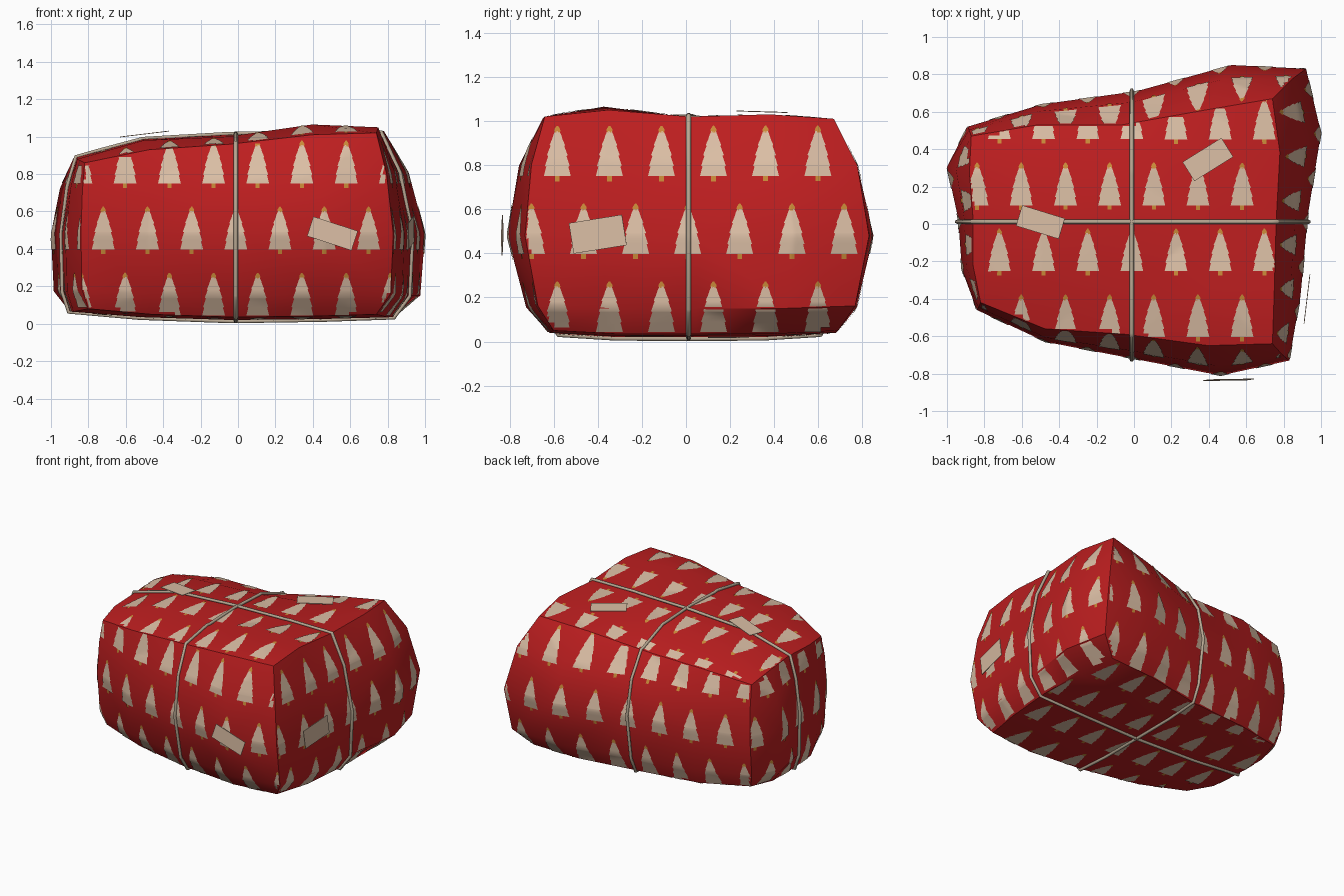
import bpy, bmesh, math
from mathutils import Vector, Matrix
from mathutils.bvhtree import BVHTree

if "Cube" in bpy.data.objects:
    bpy.data.objects.remove(bpy.data.objects["Cube"])

X, Y, Z = Vector((1, 0, 0)), Vector((0, 1, 0)), Vector((0, 0, 1))


def material(name, rgb):
    m = bpy.data.materials.new(name)
    m.use_nodes = True
    m.diffuse_color = (*rgb, 1)
    bsdf = m.node_tree.nodes["Principled BSDF"]
    bsdf.inputs["Base Color"].default_value = (*rgb, 1)
    bsdf.inputs["Roughness"].default_value = 0.8
    return m


RED = material("wrapping red", (0.51, 0.013, 0.014))
CREAM = material("paper cream", (0.7, 0.51, 0.37))
GOLD = material("star gold", (0.58, 0.25, 0.04))
TWINE = material("twine beige", (0.48, 0.39, 0.29))


def finish(bm, name, mats, angle=None):
    mesh = bpy.data.meshes.new(name)
    bm.to_mesh(mesh)
    for m in mats:
        mesh.materials.append(m)
    ob = bpy.data.objects.new(name, mesh)
    bpy.context.collection.objects.link(ob)
    if angle:
        bpy.ops.object.select_all(action='DESELECT')
        ob.select_set(True)
        bpy.context.view_layer.objects.active = ob
        bpy.ops.object.shade_smooth_by_angle(angle=math.radians(angle))


# Parcel shape: three outlines (left and right x, front and back y) and heights
STEP = (0, .22, .5, .78, 1)
N = range(5)


def layer(left, right, front, back, height):
    return {(i, j): Vector((left[j] + (right[j] - left[j]) * STEP[i],
                            front[i] + (back[i] - front[i]) * STEP[j],
                            height(i, j))) for i in N for j in N}


top_z = ((.86, .93, .96, 1.01, 1.02),
         (.88, .98, 1.0, 1.065, 1.05),
         (.89, .985, 1.01, 1.02, 1.02),
         (.885, .97, .995, 1.025, 1.03),
         (.85, .895, .9, .97, 1.01))
base_z = (.065, .035, .02, .025, .035)

base = layer((-.8, -.88, -.9, -.9, -.85), (.74, .8, .83, .83, .77),
             (-.4, -.5, -.57, -.62, -.6), (.45, .55, .6, .68, .69),
             lambda i, j: base_z[i] + (.015 if j in (0, 4) else 0))
middle = layer((-.84, -.92, -.94, -1, -.89), (.83, .89, .93, 1, .92),
               (-.46, -.63, -.72, -.81, -.73), (.52, .64, .71, .85, .83),
               lambda i, j: .48)
top = layer((-.82, -.86, -.86, -.88, -.87), (.74, .75, .76, .78, .74),
            (-.42, -.56, -.59, -.65, -.64), (.47, .53, .53, .61, .67),
            lambda i, j: top_z[j][i])


def blend(a, b, *amounts):
    return {k: Vector(p + (q - p) * t for p, q, t in zip(a[k], b[k], amounts)) for k in a}


layers = [base, blend(base, middle, .85, .55, .26), middle,
          blend(middle, top, .4, .33, .6), top]
rim = ([(i, 0) for i in range(4)] + [(4, j) for j in range(4)]
       + [(4 - i, 4) for i in range(4)] + [(0, 4 - j) for j in range(4)])

# Side order: front, right-hand end, back, left-hand end, top, bottom
body = bmesh.new()
verts = [{k: body.verts.new(lay[k]) for k in (lay if n in (0, 4) else rim)}
         for n, lay in enumerate(layers)]


def panel(points, side):
    body.faces.new(points).material_index = side


for lower, upper in zip(verts, verts[1:]):
    for k, a in enumerate(rim):
        b = rim[(k + 1) % 16]
        panel((lower[a], lower[b], upper[b], upper[a]), k // 4)
for i in range(4):
    for j in range(4):
        cell = [(i, j), (i + 1, j), (i + 1, j + 1), (i, j + 1)]
        panel([verts[4][c] for c in cell], 4)
        panel([verts[0][c] for c in reversed(cell)], 5)
bmesh.ops.triangulate(body, faces=body.faces[:])
body.normal_update()
body.faces.ensure_lookup_table()
tree_of_faces = BVHTree.FromBMesh(body)
side_of = [f.material_index for f in body.faces]

# Across, up and outward directions of each side
SIDES = [(X, Z, -Y), (Y, Z, X), (X, Z, Y), (Y, Z, -X), (X, Y, Z), (X, Y, -Z)]


def project(side, a, b):
    across, up, out = SIDES[side]
    hit, normal, index, _ = tree_of_faces.ray_cast(across * a + up * b + out * 3, -out)
    if hit is None or side_of[index] != side:
        return None
    return hit + normal * .004


# Printed fir trees: thin sheets laid over the paper, clipped at the side edges
FIR = ((0, .061), (.02, .056), (.042, .05), (.046, .056), (.07, .048), (.09, .041),
       (.094, .047), (.12, .037), (.136, .031), (.14, .035), (.165, .024), (.185, .018),
       (.203, .01))
STAR = ((.196, .008), (.203, .014), (.212, .013), (.227, .003))
TRUNK = ((-.024, .011), (0, .011))
COLS = 8


def sheet(bm, side, a0, b0, profile, mat):
    rows = []
    for h, w in profile:
        row = []
        for c in range(COLS + 1):
            spot = project(side, a0 + w * (2 * c / COLS - 1), b0 + h)
            row.append(spot and bm.verts.new(spot))
        rows.append(row)
    for r, s in zip(rows, rows[1:]):
        for c in range(COLS):
            quad = (r[c], r[c + 1], s[c + 1], s[c])
            if all(quad):
                f = bm.faces.new(quad)
                f.material_index = mat
                f.normal_update()
                if f.normal.dot(SIDES[side][2]) < 0:
                    f.normal_flip()


PITCH, ROW = .236, .352
firs = bmesh.new()
for side in range(6):
    start = .1 if side > 3 else .046
    slide = .025 if side in (1, 3) else .006
    for k in range(-3, 4):
        shift = slide + (.1 if k % 2 == 0 else -.017)
        for n in range(-5, 5):
            for profile, mat in ((FIR, 0), (STAR, 1), (TRUNK, 1)):
                sheet(firs, side, shift + n * PITCH, start + k * ROW, profile, mat)
bmesh.ops.delete(firs, geom=[v for v in firs.verts if not v.link_faces], context='VERTS')
finish(firs, "printed_fir_trees", [CREAM, GOLD], 40)


# Twine: the parcel's own outline in two upright planes
def twine(name, centre, normal):
    cut = body.copy()
    geom = cut.verts[:] + cut.edges[:] + cut.faces[:]
    result = bmesh.ops.bisect_plane(cut, geom=geom, plane_co=centre, plane_no=normal)
    across = Z.cross(normal)
    points = [v.co - centre for v in result["geom_cut"] if isinstance(v, bmesh.types.BMVert)]
    points.sort(key=lambda p: math.atan2(p.z, p.dot(across)))
    curve = bpy.data.curves.new(name, 'CURVE')
    curve.dimensions = '3D'
    curve.bevel_depth = .011
    curve.bevel_resolution = 1
    line = curve.splines.new('POLY')
    line.points.add(len(points) - 1)
    for slot, p in zip(line.points, points):
        slot.co = (*(centre + p + p.normalized() * .008), 1)
    line.use_cyclic_u = True
    curve.materials.append(TWINE)
    bpy.context.collection.objects.link(bpy.data.objects.new(name, curve))
    cut.free()


twine("long_twine", Vector((0, .012, .5)), Y)
twine("cross_twine", Vector((-.012, 0, .5)), X)


# Paper labels: thin tilted plates standing just off the paper
def label(name, centre, normal, right, tilt, width, height):
    normal = Vector(normal).normalized()
    right = (right - normal * right.dot(normal)).normalized()
    turn = Matrix((right, normal.cross(right), normal)).transposed().to_4x4()
    bm = bmesh.new()
    bmesh.ops.create_cube(bm, size=1)
    place = (Matrix.Translation(centre) @ turn
             @ Matrix.Rotation(math.radians(tilt), 4, 'Z')
             @ Matrix.Diagonal((width, height, .004, 1)))
    bmesh.ops.transform(bm, matrix=place, verts=bm.verts)
    finish(bm, name, [CREAM])


label("front_label", (.505, -.833, .482), (.03, -1, .04), X, -18, .25, .11)
label("end_label", (.925, -.4, .487), (1, -.12, 0), Y, 9, .245, .14)
label("top_label", (.395, .345, 1.042), (0, .03, 1), X, 32, .245, .12)
label("top_twine_label", (-.5, .01, 1.014), (-.12, 0, 1), X, -17, .24, .115)

# Wrapped parcel
for f in body.faces:
    f.material_index = 0
finish(body, "wrapped_parcel", [RED], 40)
